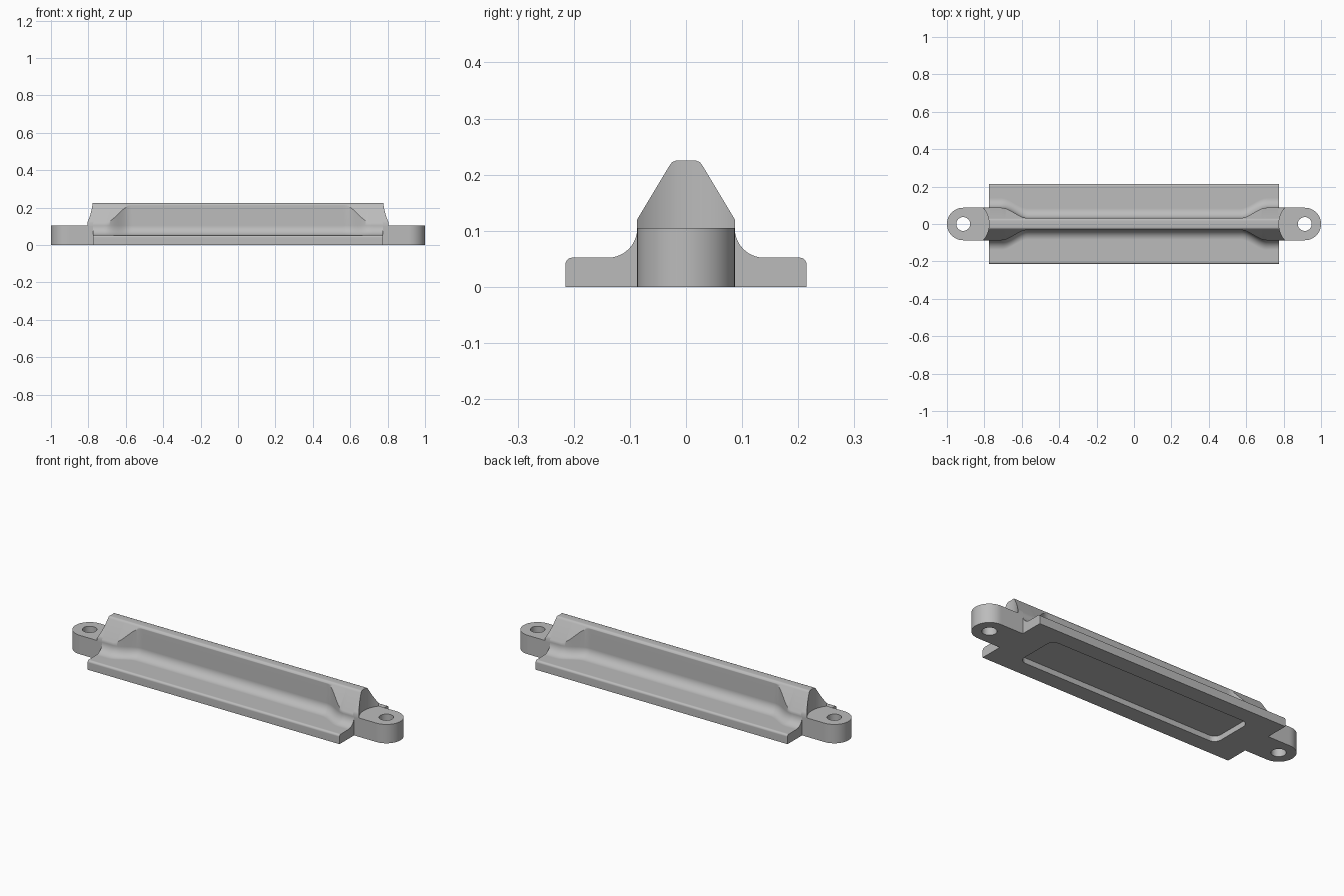
import bpy, bmesh, math

if "Cube" in bpy.data.objects:
    bpy.data.objects.remove(bpy.data.objects["Cube"])

grey = bpy.data.materials.new("plain grey")
grey.use_nodes = True
COLOUR = (0.5, 0.5, 0.5, 1)
grey.diffuse_color = COLOUR
grey.node_tree.nodes["Principled BSDF"].inputs["Base Color"].default_value = COLOUR

BODY_END = 0.775      # half length of the flanged body
HALF = 0.087          # half width of lugs and ridge ends
THIN = 0.032          # half width of the ridge in the middle
LUG_X, LUG_H, HOLE = 0.913, 0.105, 0.037
FLANGE_Y, FLANGE_Z, FILLET = 0.215, 0.052, 0.052


def finish(name, bm):
    bmesh.ops.recalc_face_normals(bm, faces=bm.faces)
    mesh = bpy.data.meshes.new(name)
    bm.to_mesh(mesh)
    bm.free()
    mesh.materials.append(grey)
    obj = bpy.data.objects.new(name, mesh)
    bpy.context.collection.objects.link(obj)
    return obj


def smooth(obj):
    bpy.ops.object.select_all(action="DESELECT")
    obj.select_set(True)
    bpy.context.view_layer.objects.active = obj
    bpy.ops.object.shade_smooth_by_angle(angle=math.radians(36))
    obj.modifiers.new("Weighted", "WEIGHTED_NORMAL").keep_sharp = True


def loft(bm, rings, capped=True):
    loops = [[bm.verts.new(p) for p in ring] for ring in rings]
    n = len(loops[0])
    for a, b in zip(loops, loops[1:]):
        for i in range(n):
            j = (i + 1) % n
            bm.faces.new((a[i], a[j], b[j], b[i]))
    if capped:
        bm.faces.new(loops[0])
        bm.faces.new(loops[-1])


def arc(cx, cy, r, start, end, steps):
    angles = [math.radians(start + (end - start) * i / steps) for i in range(steps + 1)]
    return [(cx + r * math.cos(a), cy + r * math.sin(a)) for a in angles]


def roof(y):
    return 0.215 - (abs(y) - 0.03) * (0.095 / 0.057)


CREST = [(0.018, 0.225), (0.025, 0.222), (0.03, 0.215)]


def section(x):
    # Ridge wall swells from thin to wide near the ends
    t = min(max((abs(x) - 0.57) / 0.14, 0), 1)
    w = THIN + (HALF - THIN) * t * t * (3 - 2 * t)
    half = CREST + [(w, roof(w))]
    half += arc(w + FILLET, FLANGE_Z + FILLET, FILLET, 180, 270, 10)
    half += arc(FLANGE_Y - 0.012, FLANGE_Z - 0.012, 0.012, 90, 0, 4)
    half.append((FLANGE_Y, 0))
    ring = half + [(-y, z) for y, z in reversed(half)]
    return [(x, y, z) for y, z in ring]


# Flanged body with the central ridge
swell = [0.56 + 0.16 * i / 20 for i in range(21)]
stations = [-BODY_END] + [-x for x in reversed(swell)] + swell + [BODY_END]
bm = bmesh.new()
loft(bm, [section(x) for x in stations])
body = finish("body", bm)

# Shallow pocket with rounded corners in the underside
PX, PY, PR = 0.62, 0.125, 0.04
plan = []
for sx, sy, start in ((1, 1, 0), (-1, 1, 90), (-1, -1, 180), (1, -1, 270)):
    plan += arc(sx * (PX - PR), sy * (PY - PR), PR, start, start + 90, 6)
bm = bmesh.new()
loft(bm, [[(x, y, z) for x, y in plan] for z in (-0.05, 0.03)])
cutter = finish("pocket_cutter", bm)
cutter.hide_render = True
cut = body.modifiers.new("Pocket", "BOOLEAN")
cut.object = cutter
cut.operation = "DIFFERENCE"
cut.solver = "EXACT"
bpy.context.view_layer.objects.active = body
bpy.ops.object.modifier_apply(modifier=cut.name)
bpy.data.objects.remove(cutter)
smooth(body)


def ridge_end(side, name):
    # Ridge tip hollowed around the lug hole
    half = [(0, 0.225)] + CREST
    half += [(y, roof(y)) for y in [0.03 + 0.057 * i / 8 for i in range(1, 9)]]
    tops = [(-y, z) for y, z in reversed(half[1:])] + half
    bm = bmesh.new()
    rings = []
    for y, z in tops:
        x = LUG_X - math.sqrt(0.138 ** 2 - y * y)
        inner, low = BODY_END - 0.005, LUG_H - 0.005
        rings.append([(side * px, y, pz) for px, pz in
                      ((inner, low), (x, low), (x, z), (inner, z))])
    loft(bm, rings)
    smooth(finish(name, bm))


def lug(side, name):
    # Rounded mounting lug with a through hole
    back = LUG_X - BODY_END
    corner = math.atan2(HALF, -back)
    angles = [math.pi * i / 32 for i in range(-31, 33)] + [corner, -corner]
    outer, inner = [], []
    for a in sorted(angles):
        c, s = math.cos(a), math.sin(a)
        r = HALF if c > -1e-6 else min(HALF / max(abs(s), 1e-6), back / -c)
        outer.append((side * (LUG_X + r * c), r * s))
        inner.append((side * (LUG_X + HOLE * c), HOLE * s))
    bm = bmesh.new()
    loops = ((outer, 0), (outer, LUG_H), (inner, LUG_H), (inner, 0), (outer, 0))
    loft(bm, [[(x, y, z) for x, y in pts] for pts, z in loops], capped=False)
    bmesh.ops.remove_doubles(bm, verts=bm.verts, dist=1e-5)
    smooth(finish(name, bm))


for side, label in ((1, "left"), (-1, "right")):
    ridge_end(side, label + "_ridge_end")
    lug(side, label + "_lug")
